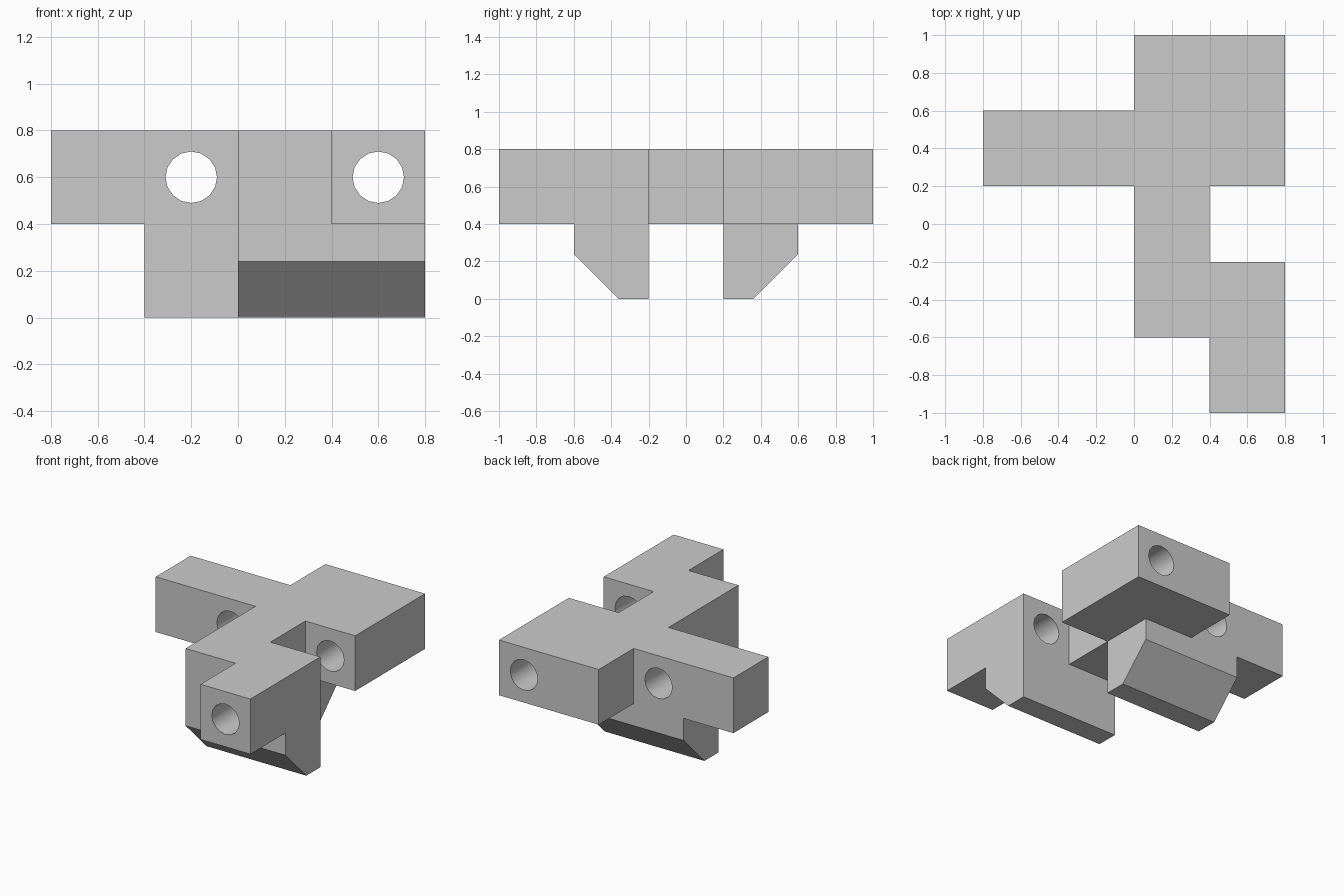
import bpy, bmesh
from mathutils import Vector, Matrix

if "Cube" in bpy.data.objects:
    bpy.data.objects.remove(bpy.data.objects["Cube"])

UNIT = 0.4
HOLE_RADIUS = 0.11

grey = bpy.data.materials.new("plain grey")
grey.use_nodes = True
colour = (0.6, 0.6, 0.6, 1)
grey.diffuse_color = colour
grey.node_tree.nodes["Principled BSDF"].inputs["Base Color"].default_value = colour


def add_object(name, bm):
    mesh = bpy.data.meshes.new(name)
    bm.to_mesh(mesh)
    bm.free()
    obj = bpy.data.objects.new(name, mesh)
    bpy.context.collection.objects.link(obj)
    mesh.materials.append(grey)
    return obj


# Unit cells (column, row) of the upper layer and of the two legs
arm_cells = [(1, 0), (1, 1), (0, 1), (0, 2), (0, 3), (1, 3), (0, 4), (1, 4), (-2, 3), (-1, 3)]
leg_cells = [(0, 1), (1, 1), (-1, 3), (0, 3)]
cells = {(i, j, 1) for i, j in arm_cells} | {(i, j, 0) for i, j in leg_cells}

# Solid body: keep only the outer faces of the cells
bm = bmesh.new()
for cell in cells:
    centre = Vector(((cell[0] + 0.5) * UNIT, (cell[1] - 2) * UNIT, (cell[2] + 0.5) * UNIT))
    made = bmesh.ops.create_cube(bm, size=UNIT, matrix=Matrix.Translation(centre))
    faces = {f for v in made["verts"] for f in v.link_faces}
    bm.normal_update()
    inner = [f for f in faces
             if tuple(c + round(n) for c, n in zip(cell, f.normal)) in cells]
    bmesh.ops.delete(bm, geom=inner, context='FACES_ONLY')
bmesh.ops.remove_doubles(bm, verts=bm.verts, dist=0.001)
bmesh.ops.dissolve_limit(bm, angle_limit=0.01, verts=bm.verts, edges=bm.edges)

# Chamfer the outer lower edge of each leg
outer = [e for e in bm.edges
         if all(v.co.z < 0.01 and abs(v.co.y) > 0.59 for v in e.verts)]
bmesh.ops.bevel(bm, geom=outer, offset=0.24, offset_type='OFFSET', segments=1,
                affect='EDGES', clamp_overlap=False)
body = add_object("connector_body", bm)

# Round holes through the arms, front to back
bm = bmesh.new()
for x in (-0.2, 0.6):
    place = Matrix.Translation((x, 0, 0.6)) @ Matrix.Rotation(1.5707963, 4, 'X')
    bmesh.ops.create_cone(bm, cap_ends=True, segments=16, radius1=HOLE_RADIUS,
                          radius2=HOLE_RADIUS, depth=2.4, matrix=place)
cutter = add_object("hole_cutter", bm)
cutter.hide_render = True

bpy.ops.object.select_all(action='DESELECT')
body.select_set(True)
bpy.context.view_layer.objects.active = body
mod = body.modifiers.new("holes", 'BOOLEAN')
mod.operation = 'DIFFERENCE'
mod.solver = 'EXACT'
mod.object = cutter
bpy.ops.object.modifier_apply(modifier=mod.name)
bpy.data.objects.remove(cutter)
bpy.ops.object.shade_smooth_by_angle()
